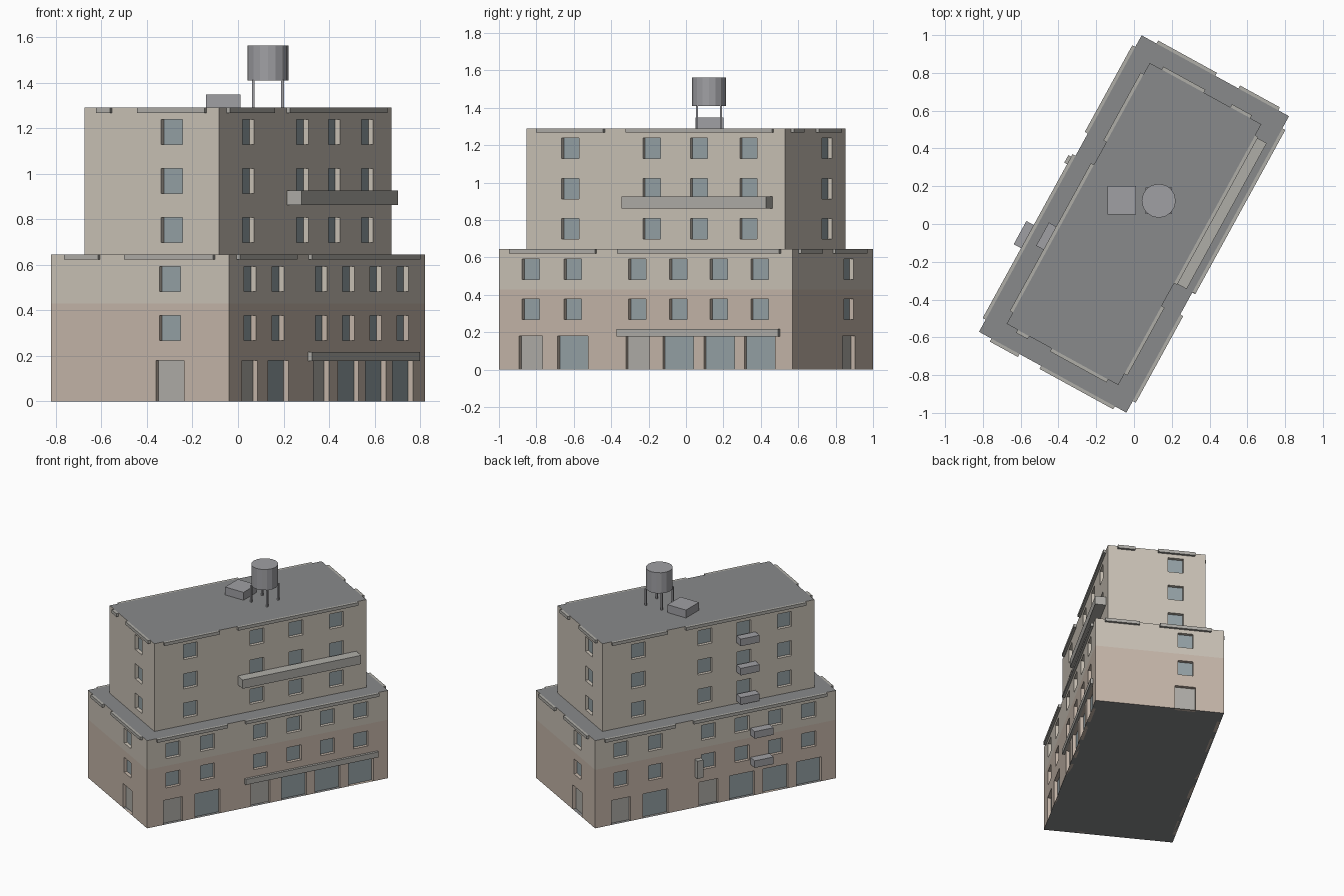
import bpy, bmesh
from math import radians, pi, cos, sin
from mathutils import Matrix, Vector

if "Cube" in bpy.data.objects:
    bpy.data.objects.remove(bpy.data.objects["Cube"])

TURN = radians(61.25)      # whole building is turned on the ground
FLOOR = 0.215
RECESS = 0.024


def material(name, r, g, b):
    m = bpy.data.materials.new(name)
    m.diffuse_color = (r, g, b, 1)
    m.use_nodes = True
    m.node_tree.nodes["Principled BSDF"].inputs["Base Color"].default_value = m.diffuse_color
    return m


PINK = material("lower_wall", 0.56, 0.47, 0.40)
BEIGE = material("upper_wall", 0.59, 0.54, 0.47)
ROOF = material("roofing", 0.25, 0.255, 0.26)
GLASS = material("glass", 0.30, 0.36, 0.38)
TRIM = material("trim", 0.43, 0.42, 0.39)
METAL = material("metal", 0.35, 0.35, 0.37)
MATS = [PINK, BEIGE, ROOF, GLASS, TRIM, METAL]


def finish(name, bm):
    bmesh.ops.recalc_face_normals(bm, faces=bm.faces)
    me = bpy.data.meshes.new(name)
    bm.to_mesh(me)
    bm.free()
    for m in MATS:
        me.materials.append(m)
    ob = bpy.data.objects.new(name, me)
    bpy.context.collection.objects.link(ob)
    return ob


def side_frame(k):
    # side 0 front, 1 right end, 2 back, 3 left end
    return Matrix.Rotation(TURN + k * pi / 2, 4, 'Z')


def quad(bm, frame, pts, mat):
    f = bm.faces.new([bm.verts.new(frame @ Vector(p)) for p in pts])
    f.material_index = MATS.index(mat)


def box(bm, frame, lo, hi, mat):
    size = [h - l for l, h in zip(lo, hi)]
    mid = [(h + l) / 2 for l, h in zip(lo, hi)]
    m = frame @ Matrix.Translation(mid) @ Matrix.Diagonal((*size, 1))
    vs = bmesh.ops.create_cube(bm, size=1, matrix=m)["verts"]
    for f in {f for v in vs for f in v.link_faces}:
        f.material_index = MATS.index(mat)


def floor_wall(bm, k, half, dist, z0, openings, mat):
    """One storey of one side: wall strips with recessed openings."""
    fr, z1 = side_frame(k), z0 + FLOOR
    y, yi = -dist, -dist + RECESS

    def wall(a, b, c, d):
        quad(bm, fr, [(a, y, c), (b, y, c), (b, y, d), (a, y, d)], mat)

    x = -half
    for centre, width, low, high, pane in openings:
        a, b, c, d = centre - width / 2, centre + width / 2, z0 + low, z0 + high
        wall(x, a, z0, z1)
        wall(a, b, d, z1)
        if low > 0:
            wall(a, b, z0, c)
        rim = [(a, c), (b, c), (b, d), (a, d)]
        for (p, q), (r, s) in zip(rim, rim[1:] + rim[:1]):
            quad(bm, fr, [(p, y, q), (r, y, s), (r, yi, s), (p, yi, q)], mat)
        quad(bm, fr, [(p, yi, q) for p, q in rim], pane)
        x = b
    wall(x, half, z0, z1)


def window(c):
    return (c, 0.106, 0.053, 0.163, GLASS)


def door(c):
    return (c, 0.142, 0, 0.179, TRIM)


def shop(c):
    return (c, 0.186, 0, 0.179, GLASS)


def tier(name, hx, hy, floors, columns, ends, ground):
    """Stacked storeys; ends = window offset on right and left end."""
    bm = bmesh.new()
    for n in floors:
        mat = PINK if n < 2 else BEIGE
        for k in range(4):
            half, dist = (hx, hy) if k % 2 == 0 else (hy, hx)
            if k % 2 == 0:
                ops = ground if n == 0 else [window(c) for c in columns]
            else:
                c = ends[k // 2]
                ops = [door(c)] if n == 0 else [window(c)]
            floor_wall(bm, k, half, dist, n * FLOOR, ops, mat)
    for z, mat in ((floors[0] * FLOOR, ROOF), ((floors[-1] + 1) * FLOOR, ROOF)):
        quad(bm, side_frame(0), [(-hx, -hy, z), (hx, -hy, z), (hx, hy, z), (-hx, hy, z)], mat)
    bmesh.ops.remove_doubles(bm, verts=bm.verts, dist=1e-5)
    return finish(name, bm)


def cornice(name, hx, hy, top, bars):
    """Broken strips around the roof edge, one list of spans per side."""
    bm = bmesh.new()
    for k, spans in enumerate(bars):
        dist = hy if k % 2 == 0 else hx
        for a, b in spans:
            box(bm, side_frame(k), (a, -dist - 0.018, top - 0.023), (b, -dist, top), TRIM)
    finish(name, bm)


# main volumes
LX, LY, UX, UY = 0.895, 0.445, 0.7875, 0.337
tier("lower_block", LX, LY, range(0, 3),
     [-0.702, -0.446, -0.052, 0.198, 0.445, 0.693], (0.178, 0.15),
     [door(-0.702), shop(-0.445), door(-0.052), shop(0.197), shop(0.446), shop(0.693)])
tier("upper_block", UX, UY, range(3, 6),
     [-0.52, -0.025, 0.264, 0.566], (0.132, 0.10), [])

# roof edge strips
long_low = [(-0.825, -0.302), (-0.168, 0.822)]
long_up = [(-0.72, -0.31), (-0.173, 0.72)]
cornice("lower_cornice", LX, LY, 3 * FLOOR,
        [long_low, [(-0.38, -0.14), (0.0, 0.355)], long_low, [(-0.37, -0.2), (-0.07, 0.375)]])
cornice("upper_cornice", UX, UY, 6 * FLOOR,
        [long_up, [(-0.27, -0.15), (0.01, 0.265)], long_up, [(-0.27, -0.2), (-0.065, 0.275)]])

# front shop ledge and balcony
bm = bmesh.new()
box(bm, side_frame(0), (-0.17, -LY - 0.018, 0.177), (0.816, -LY, 0.217), TRIM)
finish("shop_ledge", bm)
bm = bmesh.new()
box(bm, side_frame(0), (-0.168, -UY - 0.073, 0.862), (0.713, -UY, 0.926), TRIM)
finish("balcony", bm)

# cooling units and meter box on the back
bm = bmesh.new()
for n in range(1, 6):
    c, d = (0.33, LY) if n < 3 else (0.28, UY)
    z = n * FLOOR + 0.017
    box(bm, side_frame(2), (c - 0.07, -d - 0.062, z), (c + 0.07, -d, z + 0.052), METAL)
finish("cooling_units", bm)
bm = bmesh.new()
box(bm, side_frame(2), (-0.153, -LY - 0.035, 0.225), (-0.107, -LY, 0.355), TRIM)
finish("meter_box", bm)

# roof hatch
TOP = 6 * FLOOR
bm = bmesh.new()
box(bm, Matrix(), (-0.14, 0.05, TOP), (0.01, 0.2, TOP + 0.058), METAL)
finish("roof_hatch", bm)

# water tank on four legs
CX, CY = 0.131, 0.123
bm = bmesh.new()
bmesh.ops.create_cone(bm, cap_ends=True, segments=16, radius1=0.09, radius2=0.09, depth=0.152,
                      matrix=Matrix.Translation((CX, CY, 1.486)))
for f in bm.faces:
    f.material_index = MATS.index(METAL)
finish("water_tank", bm)
bm = bmesh.new()
for sx in (-1, 1):
    for sy in (-1, 1):
        x, y = CX + sx * 0.064, CY + sy * 0.064
        box(bm, Matrix(), (x - 0.006, y - 0.006, TOP), (x + 0.006, y + 0.006, 1.412), METAL)
finish("tank_legs", bm)
